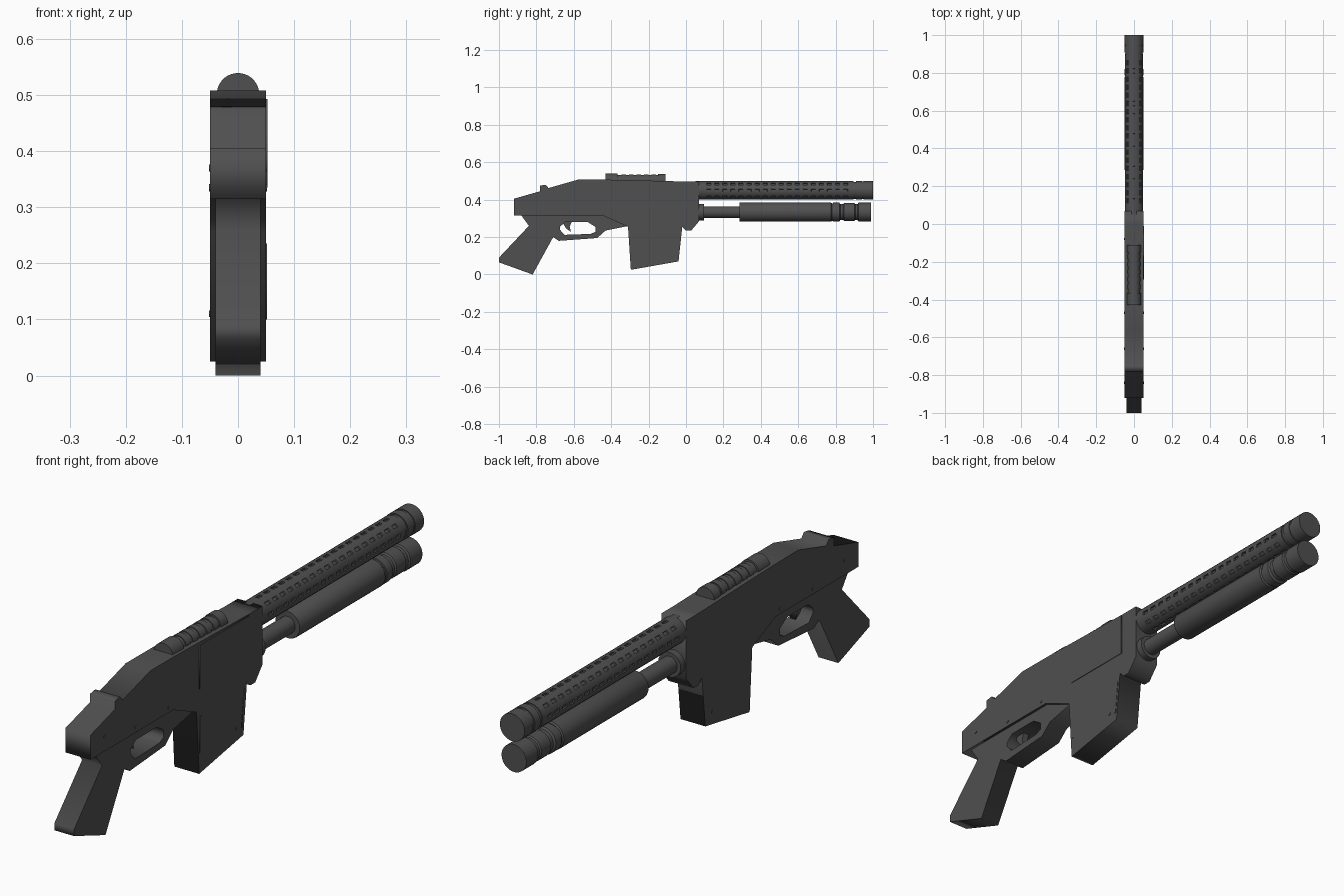
import bpy, bmesh, math

if "Cube" in bpy.data.objects:
    bpy.data.objects.remove(bpy.data.objects["Cube"])

metal = bpy.data.materials.new("dark_metal")
metal.diffuse_color = (0.08, 0.08, 0.08, 1)
metal.use_nodes = True
metal.node_tree.nodes["Principled BSDF"].inputs["Base Color"].default_value = metal.diffuse_color


def plate(name, half, outlines, x=0.0):
    """Extrude a side profile (y, z) across x; later outlines become holes."""
    cu = bpy.data.curves.new(name, 'CURVE')
    cu.dimensions, cu.fill_mode, cu.extrude = '2D', 'BOTH', half
    for pts in outlines:
        sp = cu.splines.new('POLY')
        sp.points.add(len(pts) - 1)
        for p, (y, z) in zip(sp.points, pts):
            p.co = (y, z, 0, 1)
        sp.use_cyclic_u = True
    ob = bpy.data.objects.new(name, cu)
    ob.location.x = x
    ob.rotation_euler = (math.pi / 2, 0, math.pi / 2)
    bpy.context.collection.objects.link(ob)
    bpy.ops.object.select_all(action='DESELECT')
    ob.select_set(True)
    bpy.context.view_layer.objects.active = ob
    bpy.ops.object.convert(target='MESH')
    ob = bpy.context.object
    ob.data.materials.clear()
    ob.data.materials.append(metal)
    return ob


def rect(y0, y1, z0, z1):
    return [(y0, z0), (y1, z0), (y1, z1), (y0, z1)]


def lathe(name, profile, zc, segs=32, holes=None):
    """Revolve (y, radius) pairs round an axis along y at height zc."""
    bm = bmesh.new()
    rings = []
    for y, r in profile:
        ang = [2 * math.pi * (i + 0.5) / segs + math.pi / 2 for i in range(segs)]
        rings.append([bm.verts.new((r * math.cos(a), y, zc + r * math.sin(a))) for a in ang])
    vents = []
    for k, (a, b) in enumerate(zip(rings, rings[1:])):
        for i in range(segs):
            j = (i + 1) % segs
            f = bm.faces.new((a[i], a[j], b[j], b[i]))
            if holes and holes(k, j):
                vents.append(f)
    bm.faces.new(rings[0])
    bm.faces.new(rings[-1])
    bmesh.ops.recalc_face_normals(bm, faces=bm.faces[:])
    if vents:
        bmesh.ops.inset_individual(bm, faces=vents, thickness=0.001, depth=-0.006)
    me = bpy.data.meshes.new(name)
    bm.to_mesh(me)
    bm.free()
    me.materials.append(metal)
    ob = bpy.data.objects.new(name, me)
    bpy.context.collection.objects.link(ob)
    bpy.ops.object.select_all(action='DESELECT')
    ob.select_set(True)
    bpy.context.view_layer.objects.active = ob
    bpy.ops.object.shade_smooth_by_angle(angle=math.radians(30))
    return ob


# Upper body with the front well and lug
plate("body", 0.05, [[
    (-0.92, 0.315), (-0.92, 0.405), (-0.78, 0.445), (-0.78, 0.475), (-0.75, 0.48),
    (-0.735, 0.462), (-0.575, 0.508), (-0.42, 0.507), (0.0, 0.497), (0.07, 0.497),
    (0.07, 0.285), (0.028, 0.235), (0.0, 0.235), (-0.02, 0.255), (-0.04, 0.07),
    (-0.295, 0.025), (-0.31, 0.255), (-0.445, 0.315)]])

# Narrower lower frame: grip and guard loop
plate("grip_and_guard", 0.04, [[
    (-0.89, 0.325), (-0.88, 0.315), (-0.84, 0.26), (-1.0, 0.09), (-1.0, 0.065),
    (-0.82, 0.0), (-0.71, 0.2), (-0.68, 0.18), (-0.475, 0.195), (-0.43, 0.235),
    (-0.305, 0.26), (-0.305, 0.29), (-0.44, 0.325)],
    [(-0.675, 0.255), (-0.645, 0.28), (-0.525, 0.28), (-0.485, 0.255),
     (-0.485, 0.228), (-0.51, 0.217), (-0.65, 0.212), (-0.675, 0.24)]])

# Trigger
plate("trigger", 0.012, [[(-0.665, 0.285), (-0.61, 0.285), (-0.622, 0.255),
                          (-0.615, 0.228), (-0.64, 0.245)]])

# Side panel and well ridges
plate("side_panel", 0.002, [rect(-0.295, -0.01, 0.335, 0.493)], 0.0505)
plate("rear_ridge", 0.002, [rect(-0.292, -0.284, 0.1, 0.235)], 0.0495)
plate("front_ridge", 0.002, [[(-0.052, 0.1), (-0.044, 0.1), (-0.03, 0.235), (-0.038, 0.235)]], 0.0495)

# Cross pins showing on both sides
for n, (y, z) in enumerate([(-0.47, 0.335), (-0.66, 0.335), (-0.84, 0.37), (-0.08, 0.11)]):
    ring = [(y + 0.006 * math.cos(i * math.pi / 4), z + 0.006 * math.sin(i * math.pi / 4))
            for i in range(8)]
    plate(f"pin_{n}", 0.0518, [ring])

# Vented barrel: alternating rings carry the holes, grooved muzzle at the end
count, start, pitch = 18, 0.11, 0.043
prof = [(0.05, 0.049)]
for i in range(count):
    prof += [(start + i * pitch, 0.049), (start + i * pitch + 0.024, 0.049)]
prof += [(0.895, 0.049), (0.895, 0.046), (0.908, 0.046), (0.908, 0.05), (0.94, 0.05),
         (0.94, 0.047), (0.95, 0.047), (0.95, 0.05), (1.0, 0.05)]
lathe("barrel", prof, 0.45, 24,
      lambda k, j: k % 2 == 1 and k < 2 * count and j % 3 == 0)

# Lower tube, collar and sliding fore-end
lathe("tube", [(0.03, 0.045), (0.095, 0.045), (0.095, 0.031), (0.3, 0.031)], 0.333)
lathe("fore_end", [
    (0.285, 0.049), (0.29, 0.051), (0.775, 0.051), (0.78, 0.047), (0.785, 0.047),
    (0.787, 0.05), (0.82, 0.05), (0.825, 0.043), (0.84, 0.043), (0.845, 0.048),
    (0.9, 0.048), (0.905, 0.044), (0.918, 0.044), (0.922, 0.05), (0.99, 0.05)], 0.334)

# Ribbed half-round sight housing on top
sight = [(-0.43, 0.038), (-0.365, 0.038), (-0.365, 0.031)]
for i in range(5):
    y = -0.345 + i * 0.04
    sight += [(y, 0.031), (y, 0.034), (y + 0.025, 0.034), (y + 0.025, 0.031)]
sight += [(-0.15, 0.031), (-0.15, 0.036), (-0.11, 0.036)]
lathe("top_sight", sight, 0.501)
